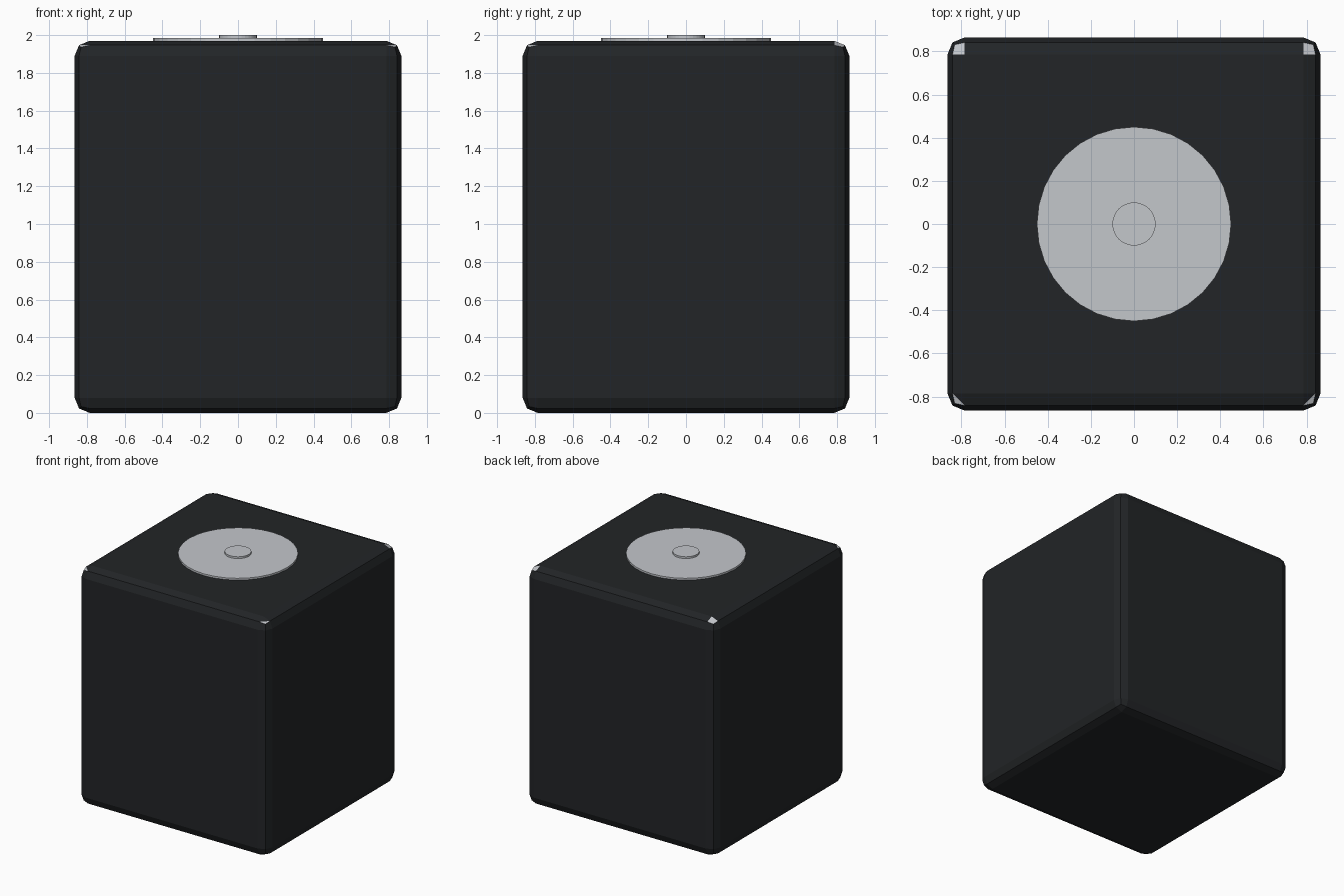
import bpy, bmesh

if "Cube" in bpy.data.objects:
    bpy.data.objects.remove(bpy.data.objects["Cube"])


def material(name, color):
    m = bpy.data.materials.new(name)
    m.diffuse_color = color
    m.use_nodes = True
    m.node_tree.nodes["Principled BSDF"].inputs["Base Color"].default_value = m.diffuse_color
    return m


dark = material("dark_shell", (0.016, 0.018, 0.020, 1))
light = material("light_metal", (0.55, 0.57, 0.60, 1))

# Rounded cabinet body
HALF, TOP, BEVEL = 0.865, 1.97, 0.08
bm = bmesh.new()
bmesh.ops.create_cube(bm, size=1)
for v in bm.verts:
    v.co.x *= 2 * HALF
    v.co.y *= 2 * HALF
    v.co.z = (v.co.z + 0.5) * TOP
bmesh.ops.bevel(bm, geom=bm.edges[:], offset=BEVEL, offset_type='OFFSET',
                segments=2, profile=0.5, affect='EDGES', clamp_overlap=True)
bm.normal_update()

# Light chips on the upward-facing corner facets
inner = HALF - BEVEL
for f in bm.faces[:]:
    c = f.calc_center_median()
    n = f.normal
    if not (abs(c.x) > inner and abs(c.y) > inner and n.z > max(abs(n.x), abs(n.y))):
        continue
    if c.y > 0:
        f.material_index = 1
    else:
        # front corners: only the outer half of the facet is light
        ring = sorted(f.verts, key=lambda v: abs(v.co.x) + abs(v.co.y))
        if len(ring) == 4:
            bmesh.utils.face_split(f, ring[1], ring[2])
            for half in ring[3].link_faces:
                if len(half.verts) == 3:
                    half.material_index = 1

mesh = bpy.data.meshes.new("body")
bm.to_mesh(mesh)
bm.free()
body = bpy.data.objects.new("body", mesh)
bpy.context.collection.objects.link(body)
mesh.materials.append(dark)
mesh.materials.append(light)


# Top plate and centre button
def disc(name, radius, z0, z1):
    bpy.ops.mesh.primitive_cylinder_add(vertices=32, radius=radius, depth=z1 - z0,
                                        location=(0, 0, (z0 + z1) / 2))
    o = bpy.context.object
    o.name = name
    o.data.materials.append(light)
    return o


disc("top_plate", 0.45, 1.95, 1.985)
disc("centre_button", 0.10, 1.97, 2.0)
